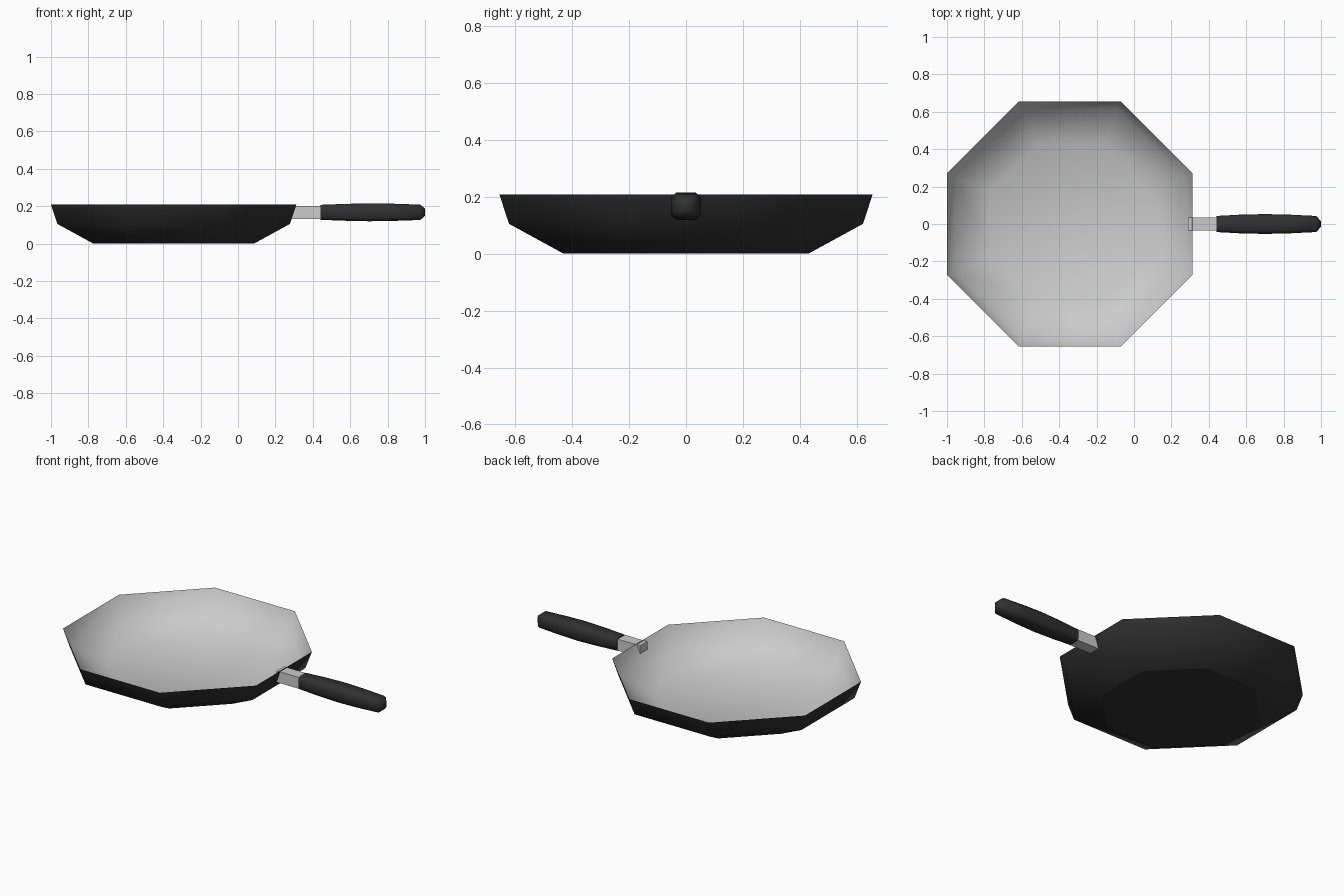
import bpy, math

if "Cube" in bpy.data.objects:
    bpy.data.objects.remove(bpy.data.objects["Cube"])

dark = bpy.data.materials.new("dark")
dark.diffuse_color = (0.03, 0.03, 0.03, 1)
dark.use_nodes = True
dark.node_tree.nodes["Principled BSDF"].inputs["Base Color"].default_value = dark.diffuse_color
CX = -0.344  # pan centre


def make(name, verts, faces, mat=None, angle=None):
    me = bpy.data.meshes.new(name)
    me.from_pydata(verts, [], faces)
    if mat:
        me.materials.append(mat)
    ob = bpy.data.objects.new(name, me)
    bpy.context.collection.objects.link(ob)
    if angle:
        bpy.ops.object.select_all(action='DESELECT')
        ob.select_set(True)
        bpy.context.view_layer.objects.active = ob
        bpy.ops.object.shade_smooth_by_angle(angle=math.radians(angle))
    return ob


def bridge(rings, n):
    return [(r * n + i, r * n + (i + 1) % n, (r + 1) * n + (i + 1) % n, (r + 1) * n + i)
            for r in range(rings - 1) for i in range(n)]


def bowl(name, profile, mat, inward):
    # octagonal rings given as (flat-to-centre distance, height), bottom first
    verts = []
    for a, z in profile:
        r = a / math.cos(math.pi / 8)
        for i in range(8):
            t = math.pi / 8 + i * math.pi / 4
            verts.append((CX + r * math.cos(t), r * math.sin(t), z))
    faces = bridge(len(profile), 8) + [tuple(range(7, -1, -1))]
    if inward:
        faces = [f[::-1] for f in faces]
    return make(name, verts, faces, mat, 80)


# pan shell: dark outside with a crisp base, grey cooking surface inside
outside = bowl("pan_outside", [(0.43, 0), (0.622, 0.105), (0.656, 0.208)], dark, False)
outside.data.polygons[-1].use_smooth = False
bowl("pan_inside", [(0.425, 0.01), (0.613, 0.109), (0.656, 0.208)], None, True)


def rod(name, section, stations, zc, mat, angle):
    # stations: (x, half width, half height)
    n = len(section)
    verts = [(x, w * u, zc + h * v) for x, w, h in stations for u, v in section]
    last = (len(stations) - 1) * n
    faces = bridge(len(stations), n)
    faces += [tuple(range(n - 1, -1, -1)), tuple(range(last, last + n))]
    return make(name, verts, faces, mat, angle)


# metal neck
rod("handle_neck", [(1, 1), (-1, 1), (-1, -1), (1, -1)],
    [(0.288, 0.035, 0.035), (0.45, 0.035, 0.035)], 0.167, None, None)

# grip with bevelled square section and tapered tip
k = 0.65
section = [(1, -k), (1, k), (k, 1), (-k, 1), (-1, k), (-1, -k), (-k, -1), (k, -1)]
rod("handle_grip", section,
    [(0.44, 0.043, 0.040), (0.57, 0.05, 0.045), (0.70, 0.053, 0.048),
     (0.83, 0.05, 0.046), (0.975, 0.043, 0.041), (1.0, 0.014, 0.019)],
    0.167, dark, 60)
